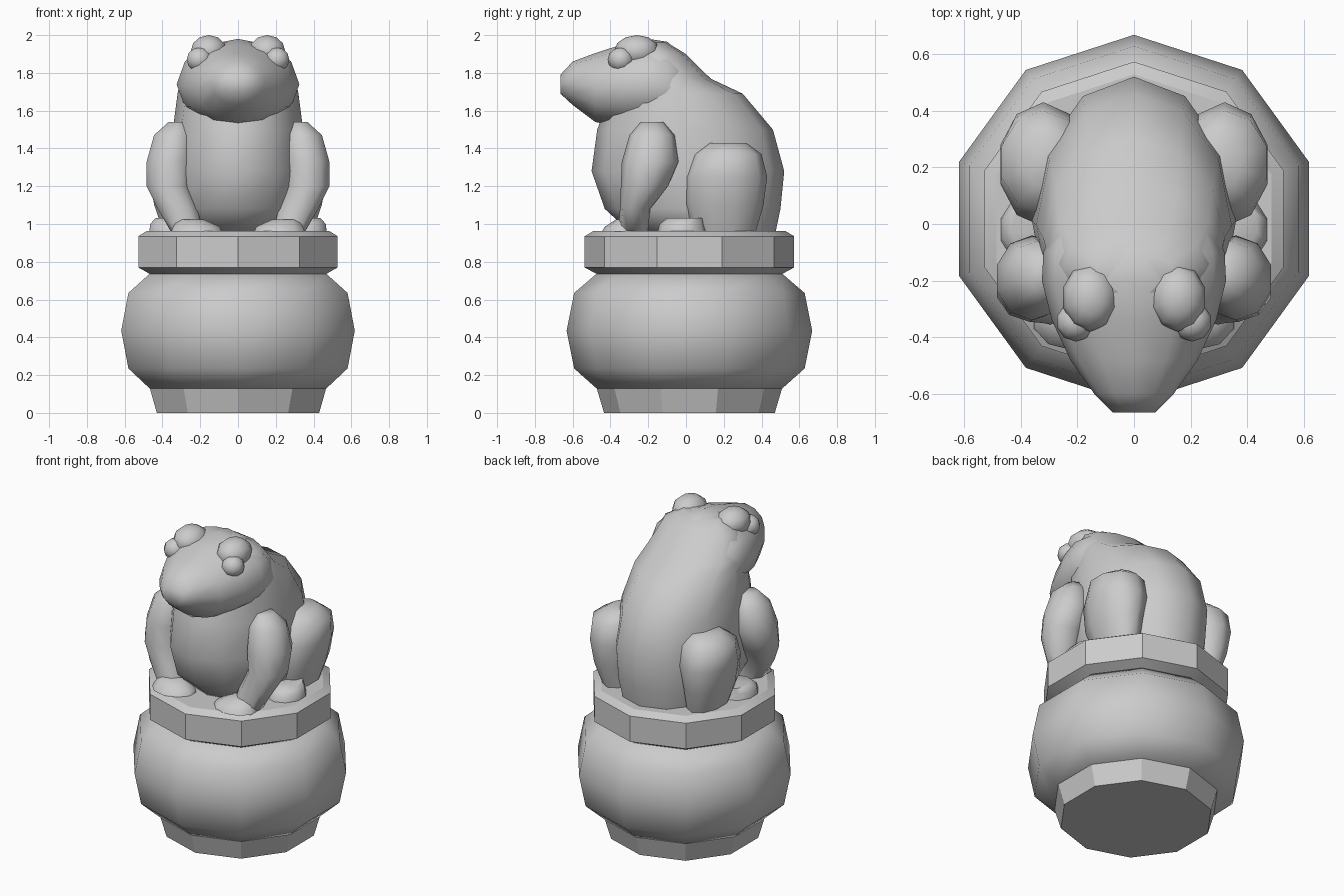
import bpy, bmesh, math
from mathutils import Vector

if "Cube" in bpy.data.objects:
    bpy.data.objects.remove(bpy.data.objects["Cube"])


def finish(name, bm, angle):
    bmesh.ops.recalc_face_normals(bm, faces=bm.faces)
    me = bpy.data.meshes.new(name)
    bm.to_mesh(me)
    bm.free()
    ob = bpy.data.objects.new(name, me)
    bpy.context.collection.objects.link(ob)
    bpy.ops.object.select_all(action='DESELECT')
    ob.select_set(True)
    bpy.context.view_layer.objects.active = ob
    bpy.ops.object.shade_smooth_by_angle(angle=math.radians(angle))
    return ob


def loft(name, rings, n=12, angle=65, axis='Z', start=90):
    """rings: (position along axis, centre a, centre b, radius a, radius b)"""
    bm = bmesh.new()
    prev = None
    for p, ca, cb, ra, rb in rings:
        loop = []
        for i in range(n):
            t = math.radians(start) + i * math.tau / n
            a, b = ca + ra * math.cos(t), cb + rb * math.sin(t)
            loop.append(bm.verts.new((a, b, p) if axis == 'Z' else (a, p, b)))
        if prev:
            for i in range(n):
                j = (i + 1) % n
                bm.faces.new((prev[i], prev[j], loop[j], loop[i]))
        else:
            bm.faces.new(loop)
        prev = loop
    bm.faces.new(prev)
    return finish(name, bm, angle)


def ball(name, c, r):
    bm = bmesh.new()
    bmesh.ops.create_uvsphere(bm, u_segments=10, v_segments=6, radius=1)
    for v in bm.verts:
        v.co = Vector((v.co.x * r[0] + c[0], v.co.y * r[1] + c[1], v.co.z * r[2] + c[2]))
    return finish(name, bm, 80)


def lathe(name, prof, angle):
    loft(name, [(z, 0, 0.018, r, r) for z, r in prof], 10, angle)


# ten-sided pot
lathe("pot_foot", [(0, .452), (.128, .49)], 30)
lathe("pot_bowl", [(.128, .49), (.235, .61), (.435, .65), (.635, .61), (.738, .49)], 50)
lathe("pot_lid", [(.735, .49), (.77, .555), (.935, .555), (.962, .51)], 25)

# torso: (z, front y, back y, half width)
torso = [(.96, -.30, .475, .31), (1.08, -.43, .50, .35), (1.28, -.50, .52, .36),
         (1.5, -.47, .46, .345), (1.69, -.40, .30, .32), (1.77, -.36, .13, .305),
         (1.9, -.30, .0, .25), (1.96, -.25, -.10, .14)]
loft("torso", [(z, 0, (f + b) / 2, w, (b - f) / 2) for z, f, b, w in torso])

# head: (y, low z, high z, half width)
head = [(-.665, 1.69, 1.79, .075), (-.60, 1.63, 1.86, .14), (-.48, 1.54, 1.905, .225),
        (-.34, 1.51, 1.95, .29), (-.20, 1.50, 1.98, .325), (-.10, 1.50, 1.965, .32),
        (.03, 1.5, 1.86, .27)]
loft("head", [(y, 0, (a + b) / 2, w, (b - a) / 2) for y, a, b, w in head], axis='Y')

for s, side in ((1, "right"), (-1, "left")):
    def limb(name, rings):
        loft(f"{name}_{side}", [(z, s * x, y, rx, ry) for z, x, y, rx, ry in rings], 10)

    # arm tapering down to a hand on the lid
    limb("arm", [(1.54, .32, -.18, .05, .06), (1.47, .34, -.18, .11, .12),
                 (1.33, .36, -.19, .13, .15), (1.2, .37, -.22, .12, .125),
                 (1.08, .32, -.27, .11, .08), (.96, .27, -.28, .09, .08)])
    limb("hand", [(.96, .22, -.335, .14, .11), (.985, .22, -.33, .13, .10),
                  (1.025, .25, -.31, .07, .06)])
    # folded hind leg
    limb("haunch", [(.96, .30, .20, .10, .17), (1.1, .32, .20, .13, .21),
                    (1.25, .32, .21, .16, .22), (1.37, .32, .22, .155, .18),
                    (1.43, .30, .22, .08, .10)])
    limb("hind_foot", [(.96, .36, -.02, .115, .13), (1.0, .36, -.02, .11, .12),
                       (1.032, .36, 0, .08, .10)])
    # brow bump and eye
    ball(f"brow_{side}", (s * .155, -.26, 1.915), (.10, .12, .085))
    ball(f"eye_{side}", (s * .205, -.345, 1.87), (.07, .07, .065))
